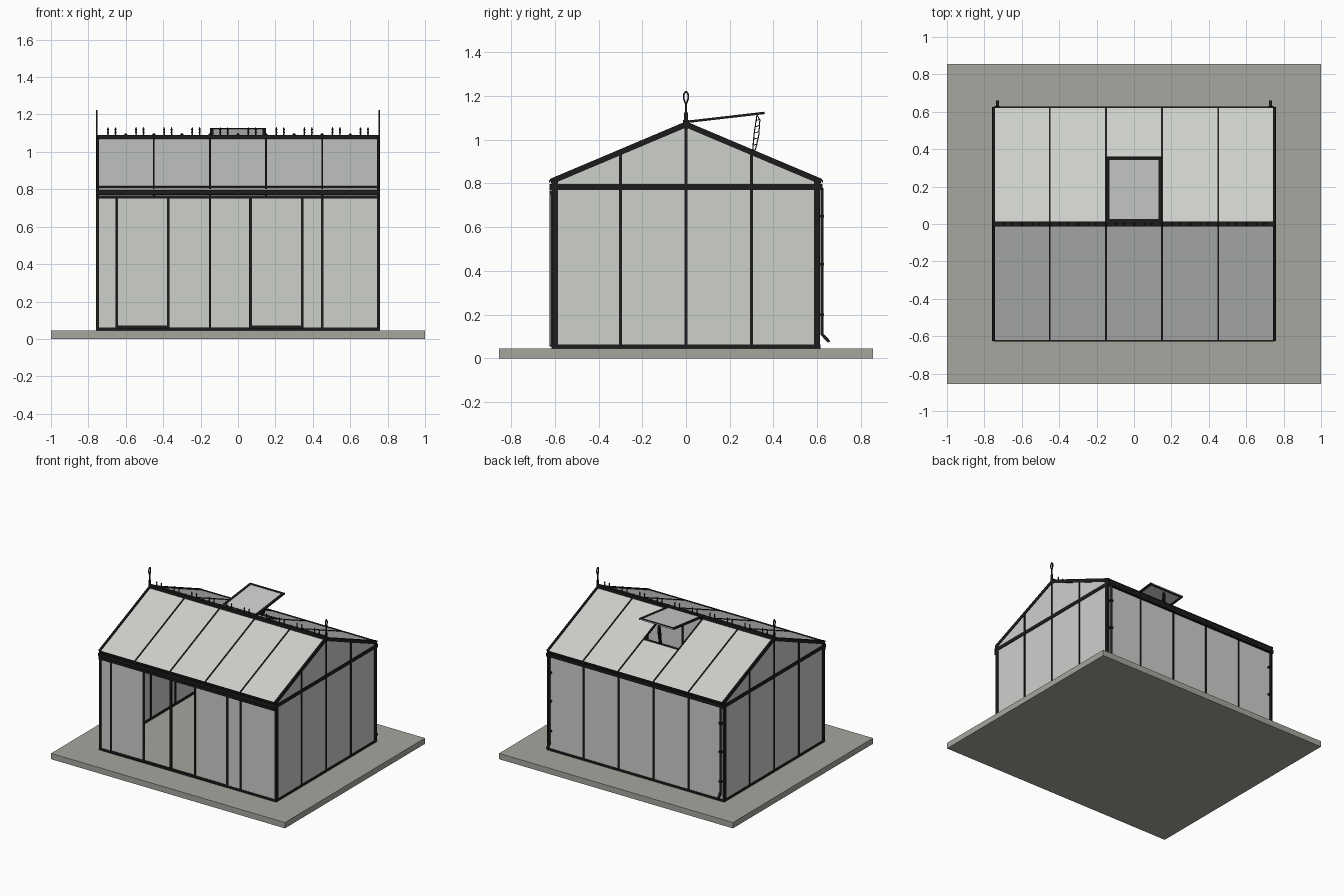
import bpy, bmesh, math
from mathutils import Vector, Matrix

if "Cube" in bpy.data.objects:
    bpy.data.objects.remove(bpy.data.objects["Cube"])


def material(name, rgb):
    m = bpy.data.materials.new(name)
    m.use_nodes = True
    m.diffuse_color = (*rgb, 1)
    m.node_tree.nodes["Principled BSDF"].inputs["Base Color"].default_value = (*rgb, 1)
    return m


GLASS = material("pale glass", (0.61, 0.63, 0.60))
FRAME = material("black frame", (0.012, 0.012, 0.012))
STONE = material("grey stone", (0.38, 0.38, 0.345))


class Part:
    """Collects simple solids into one named object."""

    def __init__(self, name, mat):
        self.name, self.mat, self.bm = name, mat, bmesh.new()

    def box(self, x0, x1, y0, y1, z0, z1):
        c = Vector((x0 + x1, y0 + y1, z0 + z1)) / 2
        m = Matrix.Translation(c) @ Matrix.Diagonal((x1 - x0, y1 - y0, z1 - z0, 1))
        bmesh.ops.create_cube(self.bm, size=1, matrix=m)

    def beam(self, p, q, wide, deep):
        # bar between two points lying in a plane of constant x
        p, q = Vector(p), Vector(q)
        d = q - p
        rot = Matrix.Rotation(math.atan2(d.z, d.y), 4, "X")
        m = Matrix.Translation((p + q) / 2) @ rot @ Matrix.Diagonal((wide, d.length, deep, 1))
        bmesh.ops.create_cube(self.bm, size=1, matrix=m)

    def lathe(self, x, y, profile, sides=8):
        # stacked cones from (radius, height) pairs
        for (r0, z0), (r1, z1) in zip(profile, profile[1:]):
            bmesh.ops.create_cone(self.bm, cap_ends=True, segments=sides, radius1=r0, radius2=r1,
                                  depth=z1 - z0, matrix=Matrix.Translation((x, y, (z0 + z1) / 2)))

    def prism(self, pts, x0, x1):
        f = self.bm.faces.new([self.bm.verts.new((x0, y, z)) for y, z in pts])
        g = bmesh.ops.extrude_face_region(self.bm, geom=[f])["geom"]
        bmesh.ops.translate(self.bm, vec=(x1 - x0, 0, 0),
                            verts=[v for v in g if isinstance(v, bmesh.types.BMVert)])

    def done(self):
        bmesh.ops.recalc_face_normals(self.bm, faces=self.bm.faces)
        me = bpy.data.meshes.new(self.name)
        self.bm.to_mesh(me)
        self.bm.free()
        me.materials.append(self.mat)
        ob = bpy.data.objects.new(self.name, me)
        bpy.context.collection.objects.link(ob)
        return ob


HX, HY = 0.75, 0.605            # half length and half depth of the house
FLOOR, EAVE, RIDGE = 0.045, 0.81, 1.07
BAYS = (-0.45, -0.15, 0.15, 0.45)


def roof_z(y):
    return RIDGE - (RIDGE - EAVE) * abs(y) / 0.615


# Base slab
slab = Part("base_slab", STONE)
slab.box(-1, 1, -0.855, 0.855, 0, FLOOR)
slab.done()

# Wall glass: both gables, the back, and the fixed front panes beside the doorway
walls = Part("wall_glass", GLASS)
gable = [(-HY, FLOOR), (HY, FLOOR), (HY, roof_z(HY)), (0, RIDGE), (-HY, roof_z(HY))]
for s in (-1, 1):
    walls.prism(gable, s * HX - 0.003, s * HX + 0.003)
walls.box(-HX, HX, HY - 0.003, HY + 0.003, FLOOR, 0.8)
for x0, x1 in ((-HX, -0.45), (0.15, HX)):
    walls.box(x0, x1, -HY - 0.003, -HY + 0.003, FLOOR, 0.78)
walls.done()

# Roof glass, leaving the vent opening in the middle bay of the back slope
roof = Part("roof_glass", GLASS)
for side, x0, x1, top in ((-1, -HX, HX, 0), (1, -HX, -0.15, 0), (1, 0.15, HX, 0), (1, -0.15, 0.15, 0.3)):
    x = (x0 + x1) / 2
    roof.beam((x, side * top, roof_z(top)), (x, side * 0.622, roof_z(0.622)), x1 - x0, 0.006)
roof.done()

# Wall frame: posts, sills, eave beams and mullions
frame = Part("wall_frame", FRAME)
for sx in (-1, 1):
    x0, x1 = sx * HX - 0.008, sx * HX + 0.008
    for y in (-0.6, 0.6):
        frame.box(x0, x1, y - 0.014, y + 0.014, FLOOR, 0.81)
    for y in (-0.3, 0, 0.3):
        frame.box(x0, x1, y - 0.007, y + 0.007, FLOOR, roof_z(y))
    frame.box(x0, x1, -0.615, 0.615, FLOOR, 0.062)
    frame.box(x0, x1, -0.625, 0.625, 0.77, 0.797)
for sy in (-1, 1):
    y0, y1 = sy * HY - 0.01, sy * HY + 0.01
    frame.box(-HX, HX, y0, y1, FLOOR, 0.06)
    frame.box(-HX, HX, y0, y1, 0.77, 0.797)
    for x in BAYS:
        frame.box(x - 0.006, x + 0.006, y0 + 0.002, y1 - 0.002, FLOOR, 0.78)
frame.done()

# Roof frame: rafters, glazing bars, eave strips and ridge
bars = Part("roof_frame", FRAME)
for s in (-1, 1):
    for x in (-HX, HX):
        bars.beam((x, 0, RIDGE), (x, s * 0.618, roof_z(0.618)), 0.014, 0.026)
    for x in BAYS:
        bars.beam((x, 0, RIDGE), (x, s * 0.62, roof_z(0.62)), 0.009, 0.016)
    bars.box(-HX, HX, s * 0.623 - 0.004, s * 0.623 + 0.004, 0.805, 0.817)
bars.beam((0, 0.295, roof_z(0.295)), (0, 0.307, roof_z(0.307)), 0.3, 0.014)
bars.box(-0.757, 0.757, -0.013, 0.013, 1.06, 1.09)
bars.done()

# Gutters and the sliding door track
gutter = Part("gutters", FRAME)
for s in (-1, 1):
    gutter.box(-0.758, 0.758, s * 0.617 - 0.008, s * 0.617 + 0.008, 0.772, 0.795)
gutter.box(-0.755, 0.755, -0.625, -0.605, 0.75, 0.768)
gutter.done()

# Pair of sliding doors, half open
for name, x0, x1 in (("right_door", -0.655, -0.365), ("left_door", 0.06, 0.35)):
    pane = Part(name + "_glass", GLASS)
    pane.box(x0, x1, -0.621, -0.617, 0.06, 0.76)
    pane.done()
    rim = Part(name + "_frame", FRAME)
    for x in (x0, x1 - 0.014):
        rim.box(x, x + 0.014, -0.625, -0.613, 0.055, 0.765)
    for z in (0.055, 0.75):
        rim.box(x0, x1, -0.625, -0.613, z, z + 0.016)
    rim.done()

# Open roof vent, hinged at the ridge
hinge, lip = Vector((0, 0.012, 1.083)), Vector((0, 0.36, 1.123))
vent = Part("vent_glass", GLASS)
vent.beam(hinge, lip, 0.28, 0.005)
vent.done()
vent_rim = Part("vent_frame", FRAME)
off = Vector((0.14, 0, 0))
step = (lip - hinge).normalized() * 0.016
for s in (-1, 1):
    vent_rim.beam(hinge + s * off, lip + s * off, 0.018, 0.011)
vent_rim.beam(hinge, hinge + step, 0.29, 0.011)
vent_rim.beam(lip - step, lip, 0.29, 0.011)
vent_rim.done()

# Vent opener: narrow laddered loop
stay = Part("vent_stay", FRAME)
loop = [(0.305, 0.95), (0.312, 1.03), (0.325, 1.115), (0.338, 1.09), (0.333, 1.02), (0.318, 0.955)]
for a, b in zip(loop, loop[1:] + loop[:1]):
    stay.beam((0, *a), (0, *b), 0.012, 0.005)
for i in range(5):
    z = 0.975 + i * 0.028
    stay.beam((0, 0.308 + i * 0.003, z), (0, 0.328 + i * 0.002, z + 0.006), 0.008, 0.004)
stay.done()

# Ridge cresting: paired spindles with small knobs between them
crest = Part("ridge_cresting", FRAME)
spindle = [(0.006, 1.085), (0.003, 1.097), (0.006, 1.104), (0.003, 1.111), (0.006, 1.12), (0.001, 1.132)]
knob = [(0.009, 1.085), (0.009, 1.093), (0.002, 1.1)]
for i in range(10):
    x = -0.675 + 0.15 * i
    for dx in (-0.02, 0.02):
        crest.lathe(x + dx, 0, spindle)
    if i < 9:
        crest.lathe(x + 0.075, 0, knob)
crest.done()

# Flat finials at both ridge ends
for name, x in (("right_finial", -0.755), ("left_finial", 0.755)):
    fin = Part(name, FRAME)
    fin.box(x - 0.003, x + 0.003, -0.01, 0.01, 1.05, 1.125)
    fin.box(x - 0.003, x + 0.003, -0.005, 0.005, 1.12, 1.17)
    ring = [(0, 1.16), (0.011, 1.19), (0.011, 1.207), (0, 1.222), (-0.011, 1.207), (-0.011, 1.19)]
    for a, b in zip(ring, ring[1:] + ring[:1]):
        fin.beam((x, *a), (x, *b), 0.006, 0.007)
    fin.done()

# Downpipes at the back corners with clips and a kicked-out foot
for name, x in (("right_downpipe", -0.73), ("left_downpipe", 0.73)):
    pipe = Part(name, FRAME)
    pipe.lathe(x, 0.622, [(0.007, 0.11), (0.007, 0.78)], 12)
    pipe.beam((x, 0.62, 0.113), (x, 0.655, 0.075), 0.014, 0.014)
    for z in (0.2, 0.43, 0.65):
        pipe.box(x - 0.012, x + 0.012, 0.605, 0.631, z - 0.006, z + 0.006)
    pipe.done()
